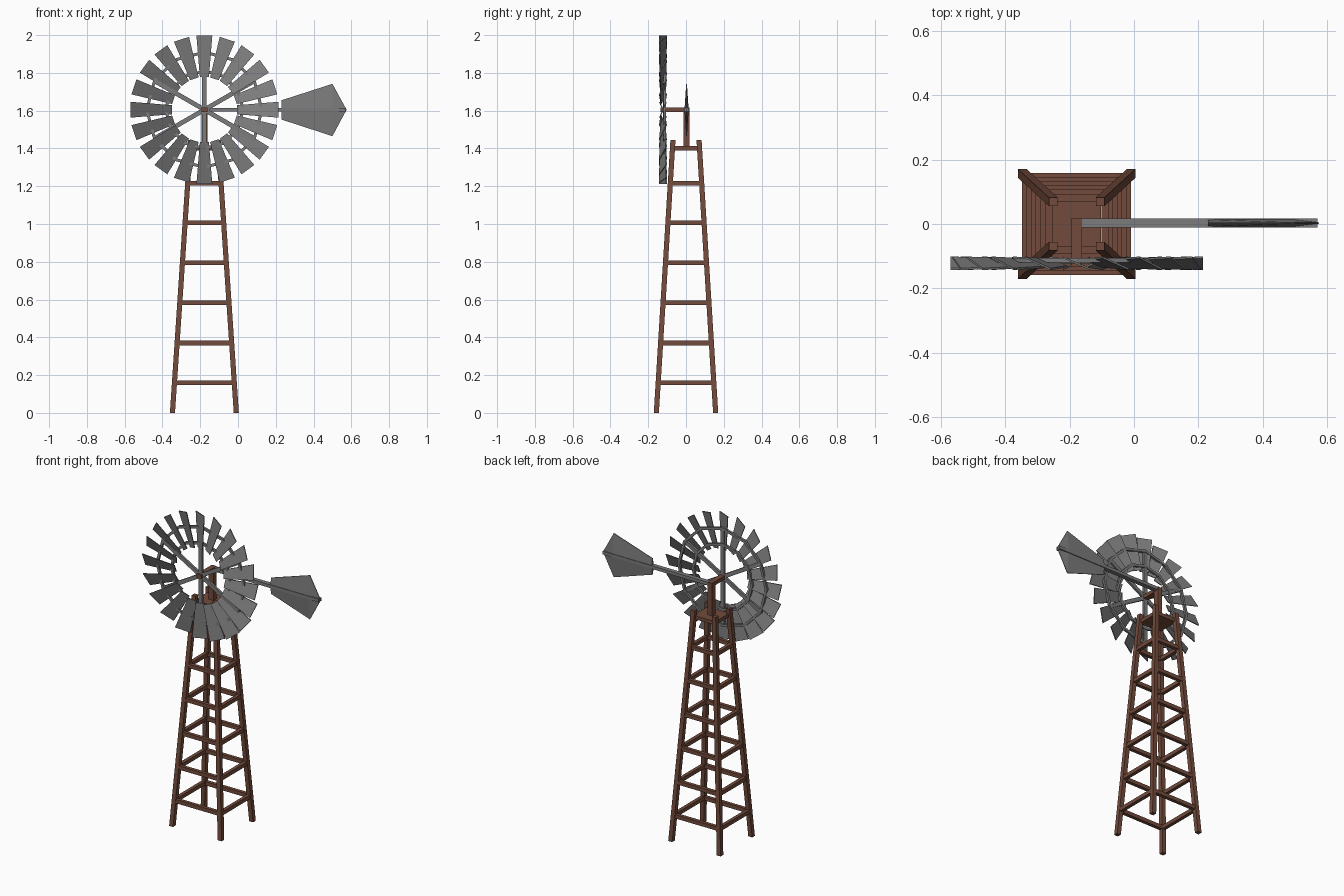
import bpy, math
from mathutils import Vector, Matrix

if "Cube" in bpy.data.objects:
    bpy.data.objects.remove(bpy.data.objects["Cube"])

CX, HZ, WY = -0.178, 1.605, -0.122   # tower axis x, hub height, wheel plane y

wood = bpy.data.materials.new("wood")
wood.diffuse_color = (0.17, 0.07, 0.045, 1)
wood.use_nodes = True
wood.node_tree.nodes["Principled BSDF"].inputs["Base Color"].default_value = wood.diffuse_color
metal = bpy.data.materials.new("metal")
metal.diffuse_color = (0.2, 0.2, 0.2, 1)
metal.use_nodes = True
metal.node_tree.nodes["Principled BSDF"].inputs["Base Color"].default_value = metal.diffuse_color


def make(name, verts, faces, mat):
    me = bpy.data.meshes.new(name)
    me.from_pydata([tuple(v) for v in verts], [], faces)
    me.materials.append(mat)
    ob = bpy.data.objects.new(name, me)
    bpy.context.collection.objects.link(ob)
    bpy.context.view_layer.objects.active = ob
    ob.select_set(True)
    bpy.ops.object.mode_set(mode='EDIT')
    bpy.ops.mesh.select_all(action='SELECT')
    bpy.ops.mesh.normals_make_consistent(inside=False)
    bpy.ops.object.mode_set(mode='OBJECT')
    ob.select_set(False)
    return ob


BOX = [(0, 1, 2, 3), (7, 6, 5, 4)] + [(i, i + 4, (i + 1) % 4 + 4, (i + 1) % 4) for i in range(4)]
SQ = [(-1, -1), (1, -1), (1, 1), (-1, 1)]


def beam(name, a, b, u, v, mat):
    """Prism from a to b; u and v are the half-size vectors of the section."""
    a, b, u, v = map(Vector, (a, b, u, v))
    return make(name, [p + u * s + v * t for p in (a, b) for s, t in SQ], BOX, mat)


# Tower legs
H, T = 1.445, 0.0135


def half(z):
    k = z / H
    return 0.169 + (0.073 - 0.169) * k, 0.157 + (0.069 - 0.157) * k


for i, (sx, sy) in enumerate(SQ):
    (bx, by), (tx, ty) = half(0), half(H)
    beam(f"leg_{i}", (CX + sx * bx, sy * by, 0), (CX + sx * tx, sy * ty, H),
         (T, 0, 0), (0, T, 0), wood)

# Cross rails on all four sides
for n, z in enumerate((0.16, 0.37, 0.582, 0.794, 1.006, 1.216)):
    hx, hy = half(z)
    for s in (-1, 1):
        beam(f"rail_x_{n}_{s}", (CX - hx, s * hy, z), (CX + hx, s * hy, z),
             (0, 0.011, 0), (0, 0, 0.012), wood)
        beam(f"rail_y_{n}_{s}", (CX + s * hx, -hy, z), (CX + s * hx, hy, z),
             (0.011, 0, 0), (0, 0, 0.012), wood)

# Platform, post and wheel axle
hx, hy = half(1.4)
beam("platform", (CX, 0, 1.39), (CX, 0, 1.412), (hx, 0, 0), (0, hy, 0), wood)
beam("post", (CX, 0.002, 1.40), (CX, 0.002, 1.617), (0.016, 0, 0), (0, 0.016, 0), wood)
beam("axle", (CX, 0, HZ), (CX, WY - 0.012, HZ), (0.016, 0, 0), (0, 0, 0.012), wood)

# Tail boom
beam("tail_boom", (CX, 0.003, HZ), (0.57, 0.003, HZ), (0, 0.014, 0), (0, 0, 0.01), metal)

# Tail vane, thickest along its centre line
outline = [(0.23, 1.553), (0.50, 1.465), (0.575, HZ), (0.50, 1.742), (0.23, 1.655)]
vv, n = [], len(outline)
for s in (-1, 1):
    vv += [(x, 0.003 + s * 0.002, z) for x, z in outline]
    vv += [(0.23, 0.003 + s * 0.011, HZ), (0.50, 0.003 + s * 0.011, HZ)]
m = n + 2
vf = []
for o in (0, m):
    vf += [(o, o + 1, o + 6, o + 5), (o + 1, o + 2, o + 6),
           (o + 2, o + 3, o + 6), (o + 3, o + 4, o + 5, o + 6)]
rim = [0, 1, 2, 3, 4, 5]
vf += [(a, b, b + m, a + m) for a, b in zip(rim, rim[1:] + rim[:1])]
make("tail_vane", vv, vf, metal)

# Wheel blades: pitched tapering plates
hub = Vector((CX, WY, HZ))
for i in range(20):
    rot = Matrix.Rotation(math.radians(18 * i), 4, 'Y')
    pts = []
    for t in (-0.003, 0.003):
        for r, w, d in ((0.172, 0.024, 0.010), (0.392, 0.042, 0.018)):
            ends = [(-w, d + t, r), (w, -d + t, r)]
            pts += ends if r < 0.2 else ends[::-1]
    make(f"blade_{i}", [hub + rot @ Vector(p) for p in pts], BOX, metal)

# Two polygonal rings behind the blades
SIDES = 12
for name, r in (("inner_ring", 0.205), ("outer_ring", 0.305)):
    vs, fs = [], []
    for i in range(SIDES):
        a = 2 * math.pi * i / SIDES
        for s, t in SQ:
            q = r + s * 0.008
            vs.append((CX + q * math.sin(a), -0.112 + t * 0.007, HZ + q * math.cos(a)))
        for j in range(4):
            k, e = (j + 1) % 4, ((i + 1) % SIDES) * 4
            fs.append((i * 4 + j, i * 4 + k, e + k, e + j))
    make(name, vs, fs, metal)

# Six spokes
for i in range(6):
    a = math.radians(60 * i)
    d = Vector((math.sin(a), 0, math.cos(a)))
    side = Vector((d.z, 0, -d.x))
    c = Vector((CX, -0.115, HZ))
    beam(f"spoke_{i}", c, c + d * 0.305, side * 0.012, (0, 0.007, 0), metal)
